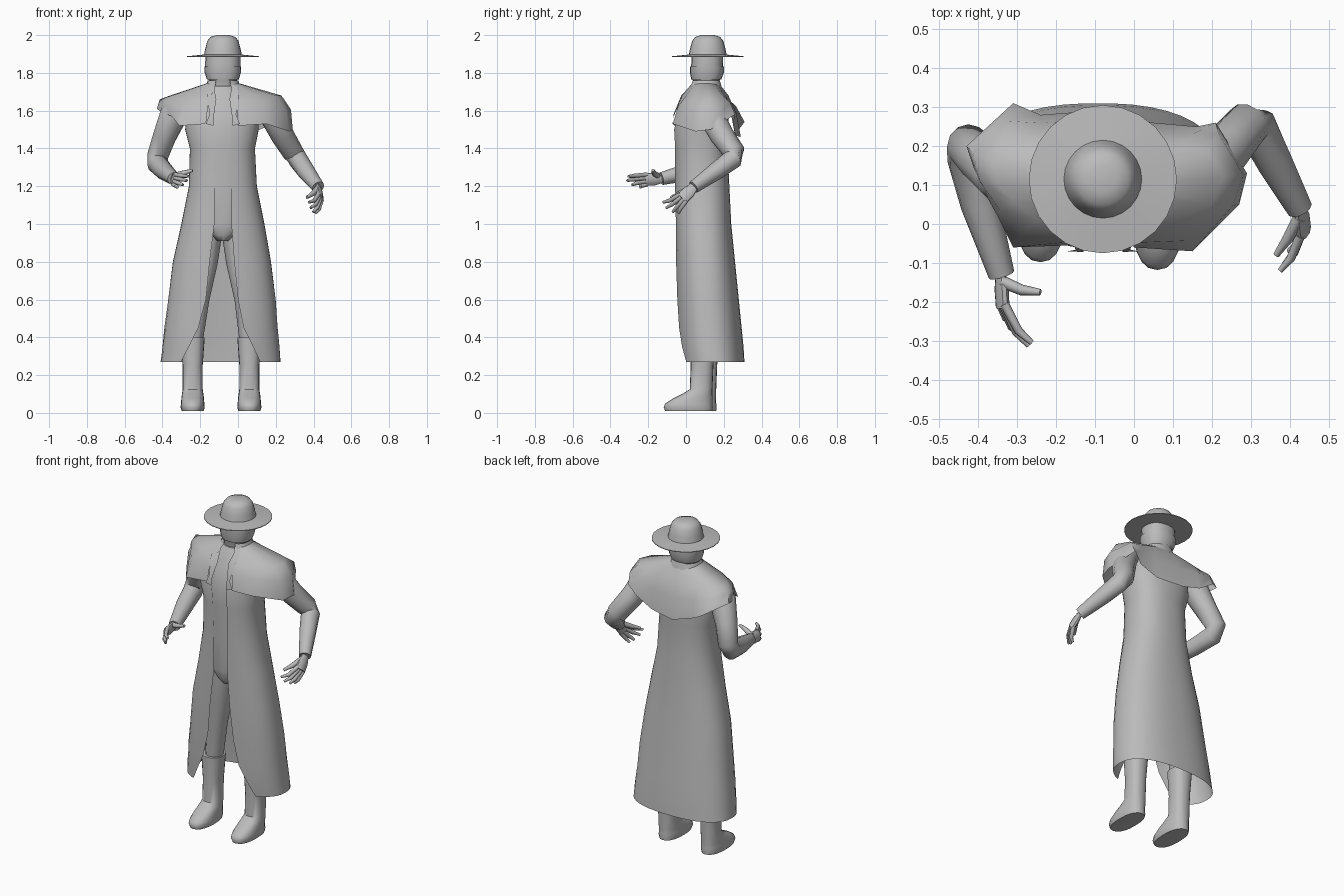
import bpy, bmesh
from math import sin, cos, asin, pi, copysign
from mathutils import Vector

cube = bpy.data.objects.get("Cube")
if cube:
    bpy.data.objects.remove(cube, do_unlink=True)

grey = bpy.data.materials.new("plain_grey")
grey.use_nodes = True
color = (0.5, 0.5, 0.5, 1)
grey.diffuse_color = color
grey.node_tree.nodes["Principled BSDF"].inputs["Base Color"].default_value = color


def skin(name, rings, closed=True, caps=True, angle=50):
    """Bridge a stack of equal rings into one smooth surface."""
    bm = bmesh.new()
    rows = [[bm.verts.new(p) for p in ring] for ring in rings]
    count = len(rows[0])
    for low, high in zip(rows, rows[1:]):
        for i in range(count if closed else count - 1):
            j = (i + 1) % count
            bm.faces.new((low[i], low[j], high[j], high[i]))
    if closed and caps:
        bm.faces.new(rows[0][::-1])
        bm.faces.new(rows[-1])
    if closed:
        bmesh.ops.recalc_face_normals(bm, faces=bm.faces)
    mesh = bpy.data.meshes.new(name)
    bm.to_mesh(mesh)
    bm.free()
    mesh.materials.append(grey)
    obj = bpy.data.objects.new(name, mesh)
    bpy.context.collection.objects.link(obj)
    bpy.ops.object.select_all(action='DESELECT')
    obj.select_set(True)
    bpy.context.view_layer.objects.active = obj
    bpy.ops.object.shade_smooth_by_angle(angle=angle * pi / 180)
    return obj


def oval(z, x0, x1, y0, y1, gap=0, count=20, power=0.85):
    """Rounded outline in a box; a gap leaves the front open."""
    rx, ry = (x1 - x0) / 2, (y1 - y0) / 2
    skip = asin((gap / rx) ** (1 / power)) if gap else 0
    steps = count - 1 if gap else count
    ring = []
    for i in range(count):
        a = -pi / 2 + skip + (2 * pi - 2 * skip) * i / steps
        c, s = cos(a), sin(a)
        ring.append(((x0 + x1) / 2 + rx * copysign(abs(c) ** power, c),
                     (y0 + y1) / 2 + ry * copysign(abs(s) ** power, s), z))
    return ring


def tube(name, points, radii, sides=12, flat=1, up=(0, 0, 1)):
    """Tapered limb along a path."""
    pts = [Vector(p) for p in points]
    rings = []
    for i, p in enumerate(pts):
        d = (pts[min(i + 1, len(pts) - 1)] - pts[max(i - 1, 0)]).normalized()
        u = d.cross(Vector(up)).normalized()
        v = u.cross(d)
        rings.append([p + radii[i] * (flat * cos(a) * u + sin(a) * v)
                      for a in (2 * pi * k / sides for k in range(sides))])
    return skin(name, rings)


# Long coat, open down the front: z, x range, y range, half opening
coat = [(.27, -.41, .225, -.03, .31, .21), (.35, -.4, .22, -.04, .305, .17),
        (.45, -.39, .21, -.045, .295, .12), (.6, -.37, .2, -.05, .28, .085),
        (.8, -.345, .175, -.055, .26, .065), (1, -.3, .14, -.055, .24, .045),
        (1.2, -.26, .1, -.06, .23, .045), (1.4, -.255, .09, -.06, .22, .047),
        (1.5, -.28, .11, -.065, .23, .047), (1.6, -.27, .11, -.04, .22, .05),
        (1.69, -.2, .04, 0, .19, .05)]
skin("long_coat", [oval(*row, count=34) for row in coat], closed=False)

# Torso under the coat
torso = [(.91, -.11, -.05, -.01, .08), (.94, -.14, -.02, -.035, .13),
         (1, -.22, .06, -.04, .17)]
torso += [(z, a + .012, b - .012, c + .006, d - .012) for z, a, b, c, d, g in coat[6:]]
torso.append((1.73, -.15, -.01, .03, .17))
skin("torso", [oval(*row) for row in torso])

# Short shoulder cape, from the front right edge round the back to the front left
hem = [(-.17, -.055, 1.53), (-.31, -.06, 1.52), (-.35, .02, 1.57), (-.4, .11, 1.59),
       (-.43, .2, 1.61), (-.31, .31, 1.54), (-.24, .28, 1.5), (-.11, .29, 1.46),
       (.05, .26, 1.47), (.16, .25, 1.52), (.21, .26, 1.58), (.29, .13, 1.5),
       (.27, .05, 1.49), (.15, -.07, 1.53), (0, -.06, 1.52)]
shoulder = [(-.14, -.02), (-.25, .01), (-.31, .06), (-.35, .1), (-.36, .16),
            (-.31, .2), (-.22, .22), (-.1, .225), (.03, .21), (.12, .2),
            (.19, .19), (.23, .12), (.2, .05), (.09, 0), (-.02, -.02)]
center = Vector((-.08, .1, 0))
rings = [[], [], [], []]
for i, (h, s) in enumerate(zip(hem, shoulder)):
    a = (245 - 310 * i / (len(hem) - 1)) * pi / 180
    h, s = Vector(h), Vector((*s, 1.68))
    mid = (h + s) / 2
    out = (mid - center) * Vector((1, 1, 0)).x
    out.z = 0
    rings[0].append(h)
    rings[1].append(mid + out * .06 + Vector((0, 0, .015)))
    rings[2].append(s)
    rings[3].append(center + Vector((.085 * cos(a), .075 * sin(a), 1.745)))
skin("shoulder_cape", [r[::-1] for r in rings], closed=False, angle=60)

# Standing collar and pointed lapels
skin("collar", [oval(1.69, -.19, .03, .005, .2, .06),
                oval(1.76, -.16, 0, .03, .18, .035)], closed=False)
for name, side in (("right_lapel", -1), ("left_lapel", 1)):
    edge = [(.05, .03, 1.74), (.035, -.03, 1.66), (.05, -.068, 1.56), (.05, -.072, 1.52)]
    outer = [(.08, .03, 1.72), (.085, -.025, 1.68), (.07, -.066, 1.58), (.09, -.07, 1.53)]
    skin(name, [[(-.08 + side * x, y, z) for x, y, z in line][::side]
                for line in (edge, outer)], closed=False)

# Head, face wrap and neck
head = [(1.7, -.15, -.01, .04, .17), (1.755, -.15, -.01, .04, .175),
        (1.775, -.165, .005, .03, .185), (1.83, -.175, .013, .027, .197),
        (1.89, -.172, .012, .03, .197)]
skin("head", [oval(*row) for row in head])
skin("face_wrap", [oval(1.765, -.165, .004, .028, .187), oval(1.8, -.176, .015, .021, .2),
                   oval(1.835, -.178, .017, .02, .201)], caps=False)

# Wide hat
hat = [(1.883, .1), (1.884, .19), (1.888, .19), (1.897, .1), (1.93, .093),
       (1.97, .082), (1.99, .066), (2, .035)]
skin("wide_hat", [oval(z, -.08 - r, -.08 + r, .115 - r, .115 + r, count=24, power=1)
                  for z, r in hat])

# Legs and boots
for name, side, shift in (("right", -1, .01), ("left", 1, -.01)):
    x = -.09 + side * .15
    tube(name + "_leg", [(-.085 + side * .07, .08, .98), (-.085 + side * .09, .085, .8),
                         (-.085 + side * .125, .09 + shift, .6), (x, .1 + shift, .36)],
         (.075, .068, .058, .05), up=(0, 1, 0))
    boot = [(.01, .058, -.1, .15), (.03, .064, -.108, .152), (.05, .062, -.1, .15),
            (.075, .06, -.06, .15), (.1, .057, -.01, .15), (.125, .053, .03, .15),
            (.25, .053, .035, .155), (.4, .064, .03, .165)]
    skin(name + "_boot", [oval(z, x - w, x + w, f + shift, b + shift)
                          for z, w, f, b in boot])

# Bent arms
tube("right_arm", [(-.28, .12, 1.64), (-.34, .13, 1.58), (-.39, .165, 1.46),
                   (-.425, .2, 1.36), (-.425, .17, 1.315), (-.395, .05, 1.285),
                   (-.34, -.13, 1.24)],
     (.06, .075, .062, .056, .055, .05, .034), up=(1, 0, 0))
tube("left_arm", [(.14, .12, 1.64), (.18, .13, 1.58), (.235, .19, 1.47),
                  (.29, .255, 1.38), (.315, .25, 1.345), (.36, .16, 1.28),
                  (.425, .04, 1.195)],
     (.06, .07, .064, .058, .053, .047, .034), up=(1, 0, 0))


def hand(name, wrist, palm, thumb, tips, spread):
    """Flat palm, four fingers fanned along the spread direction, and a thumb."""
    wrist, palm, thumb, spread = map(Vector, (wrist, palm, thumb, spread))
    tube(name + "_palm", [wrist, wrist.lerp(palm, .5), palm], (.024, .036, .034),
         sides=10, flat=.5, up=spread)
    bend = (palm - wrist) * .2
    for i, tip in enumerate(tips):
        base, tip = palm + spread * (1.5 - i) * .017 - bend * .5, Vector(tip)
        tube(f"{name}_finger_{i + 1}", [base, base.lerp(tip, .5) + bend, tip],
             (.012, .011, .007), sides=8)
    base = wrist.lerp(palm, .3) + spread * .015
    tube(name + "_thumb", [base, base.lerp(thumb, .5) + bend * .4, thumb],
         (.016, .014, .008), sides=8)


hand("right_hand", (-.342, -.12, 1.242), (-.337, -.215, 1.235), (-.24, -.175, 1.285),
     [(-.262, -.305, 1.252), (-.27, -.312, 1.23), (-.29, -.285, 1.207),
      (-.315, -.24, 1.193)], (.2, 0, 1))
hand("left_hand", (.425, .045, 1.2), (.435, -.02, 1.135), (.365, -.08, 1.14),
     [(.375, -.12, 1.115), (.385, -.105, 1.085), (.398, -.07, 1.063),
      (.41, -.04, 1.057)], (-.3, -.65, .65))
